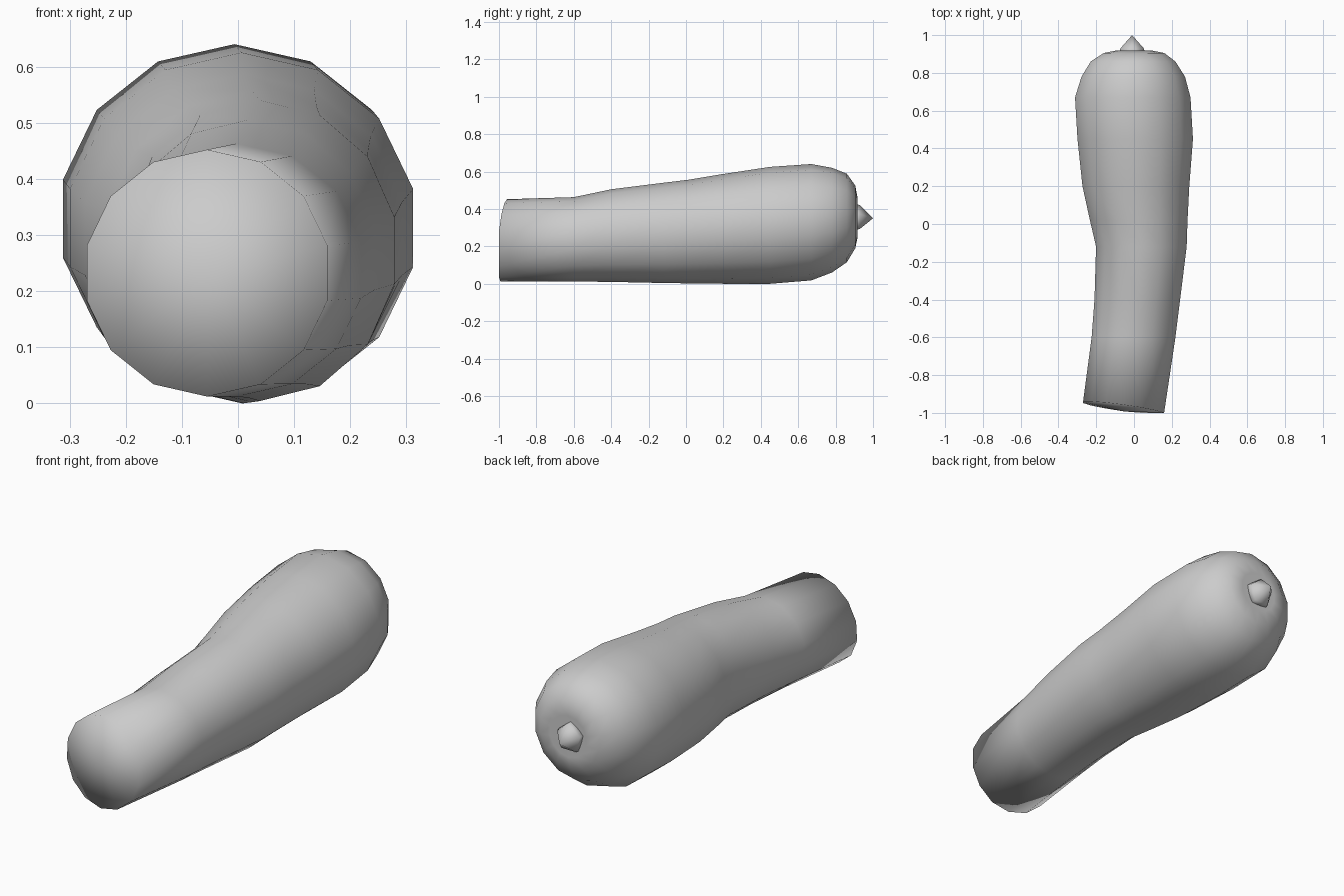
import bpy, bmesh, math

if "Cube" in bpy.data.objects:
    bpy.data.objects.remove(bpy.data.objects["Cube"])

SIDES = 14

# Cross-sections along the body: y, left x, right x, bottom z, top z
SECTIONS = [
    (-0.60, -0.23, 0.225, 0.012, 0.463),
    (-0.40, -0.215, 0.25, 0.010, 0.505),
    (-0.12, -0.207, 0.285, 0.004, 0.54),
    (0.02, -0.24, 0.29, 0.002, 0.557),
    (0.20, -0.28, 0.30, 0.0, 0.587),
    (0.45, -0.307, 0.32, 0.0, 0.625),
    (0.67, -0.32, 0.307, 0.018, 0.64),
    (0.78, -0.285, 0.277, 0.06, 0.62),
    (0.86, -0.235, 0.225, 0.115, 0.588),
    (0.905, -0.165, 0.165, 0.19, 0.525),
    (0.918, -0.10, 0.10, 0.25, 0.455),
]


def ring(bm, xl, xr, zb, zt, y_at, sides=SIDES):
    """Elliptical loop of verts; y_at gives the y position from x and z."""
    cx, cz, rx, rz = (xl + xr) / 2, (zb + zt) / 2, (xr - xl) / 2, (zt - zb) / 2
    loop = []
    for i in range(sides):
        a = math.tau * i / sides + math.pi / 2
        x, z = cx + rx * math.cos(a), cz + rz * math.sin(a)
        loop.append(bm.verts.new((x, y_at(x, z), z)))
    return loop


def bridge(bm, a, b):
    n = len(a)
    for i in range(n):
        j = (i + 1) % n
        bm.faces.new((a[i], a[j], b[j], b[i]))


def fan(bm, loop, tip):
    v = bm.verts.new(tip)
    for i in range(len(loop)):
        bm.faces.new((loop[i], loop[(i + 1) % len(loop)], v))


def finish(bm, name):
    bmesh.ops.recalc_face_normals(bm, faces=bm.faces)
    for f in bm.faces:
        f.smooth = True
    mesh = bpy.data.meshes.new(name)
    bm.to_mesh(mesh)
    bm.free()
    obj = bpy.data.objects.new(name, mesh)
    bpy.context.collection.objects.link(obj)
    return obj


# Body: slanted cut end, lofted sections, dimpled far end
bm = bmesh.new()
cut = lambda x, z: max(-1.0, -0.975 - 0.14 * (x + 0.05) + 0.08 * (z - 0.23))
loops = [ring(bm, -0.275, 0.165, 0.012, 0.452, cut)]
for y, xl, xr, zb, zt in SECTIONS:
    loops.append(ring(bm, xl, xr, zb, zt, lambda x, z, y=y: y))
for a, b in zip(loops, loops[1:]):
    bridge(bm, a, b)
fan(bm, loops[0], (-0.05, -0.992, 0.23))
fan(bm, loops[-1], (-0.01, 0.89, 0.35))
finish(bm, "vegetable_body")

# Stem: small five-sided point seated in the dimple
bm = bmesh.new()
base = ring(bm, -0.085, 0.065, 0.27, 0.43, lambda x, z: 0.895, 5)
mid = ring(bm, -0.075, 0.055, 0.28, 0.42, lambda x, z: 0.93, 5)
bridge(bm, base, mid)
fan(bm, mid, (-0.01, 1.0, 0.35))
bm.faces.new(base)
finish(bm, "stem_point")
